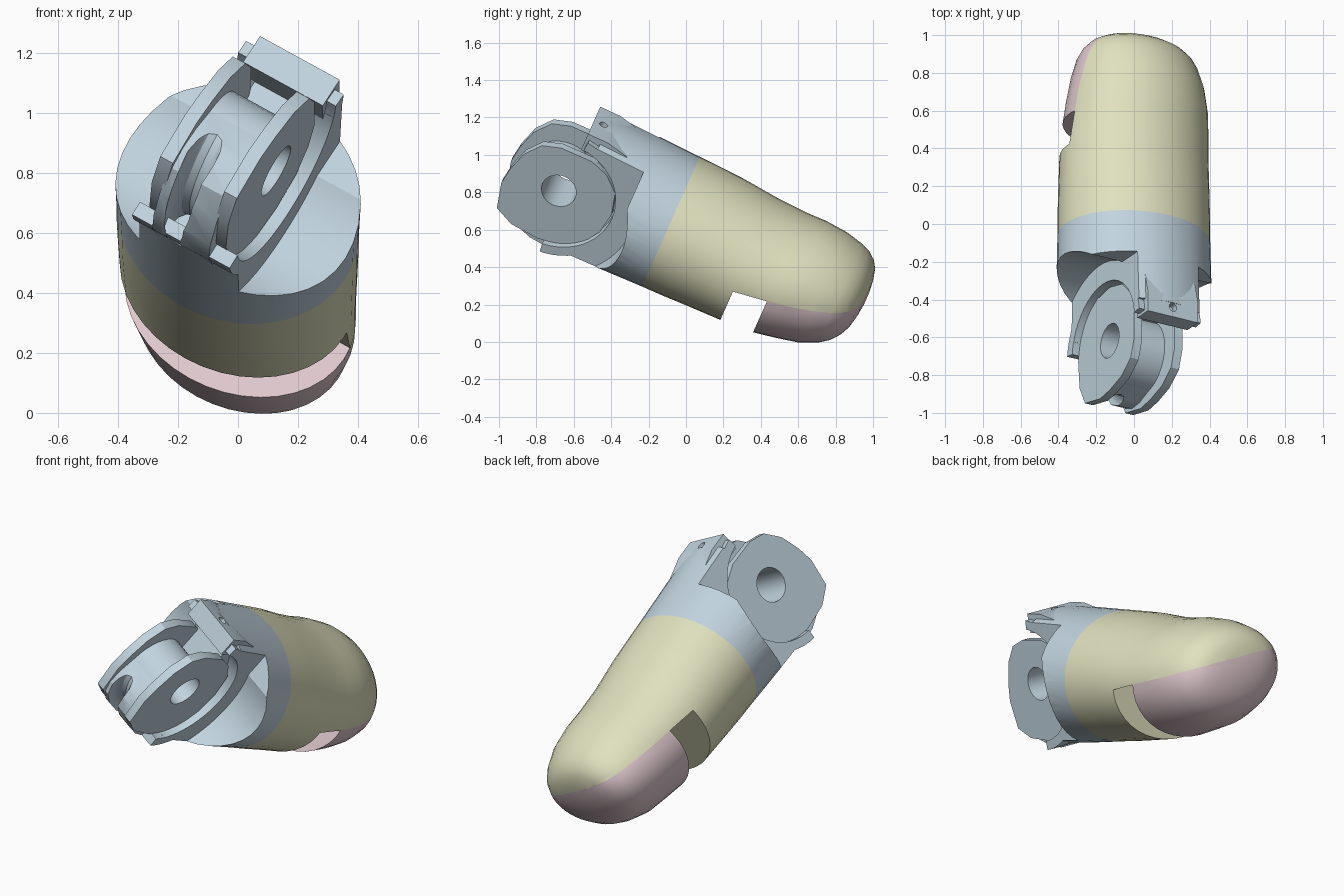
import bpy, bmesh, math
from mathutils import Matrix, Vector

if "Cube" in bpy.data.objects:
    bpy.data.objects.remove(bpy.data.objects["Cube"])

# Working frame: X = hinge axis, Y = finger length, Z = finger back
PITCH, ROLL = math.radians(-24), math.radians(31)
PLACE = (Matrix.Translation((0, -0.085, 0.67)) @ Matrix.Rotation(PITCH, 4, 'X')
         @ Matrix.Rotation(ROLL, 4, 'Y'))
MID = 0.02                  # middle of the hinge along X
HY, HZ = -0.6, -0.034       # hinge centre
parts = []


def material(name, rgb):
    m = bpy.data.materials.new(name)
    m.use_nodes = True
    m.diffuse_color = (*rgb, 1)
    m.node_tree.nodes["Principled BSDF"].inputs["Base Color"].default_value = (*rgb, 1)
    return m


BLUE = material("pale_blue", (0.54, 0.66, 0.74))
CREAM = material("cream", (0.75, 0.75, 0.52))
PINK = material("dusty_pink", (0.74, 0.58, 0.62))


def finish(name, bm, mat):
    bmesh.ops.recalc_face_normals(bm, faces=bm.faces)
    me = bpy.data.meshes.new(name)
    bm.to_mesh(me)
    bm.free()
    ob = bpy.data.objects.new(name, me)
    bpy.context.collection.objects.link(ob)
    if mat:
        me.materials.append(mat)
        parts.append(ob)
    return ob


def prism(name, pts, x0, x1, mat=None):
    """Extrude a (y, z) profile along the hinge axis."""
    bm = bmesh.new()
    rows = [[bm.verts.new((x, y, z)) for y, z in pts] for x in (x0, x1)]
    bm.faces.new(rows[0])
    bm.faces.new(rows[1])
    n = len(pts)
    for i in range(n):
        j = (i + 1) % n
        bm.faces.new((rows[0][i], rows[0][j], rows[1][j], rows[1][i]))
    return finish(name, bm, mat)


def loft(name, sections, mat, n=40):
    """Skin elliptical sections (y, half width, half height, x offset, z offset)."""
    bm = bmesh.new()
    rings = []
    for y, a, b, cx, cz in sections:
        angles = [math.tau * i / n for i in range(n)]
        rings.append([bm.verts.new((cx + a * math.cos(t), y, cz + b * math.sin(t)))
                      for t in angles])
    for r, q in zip(rings, rings[1:]):
        for i in range(n):
            j = (i + 1) % n
            bm.faces.new((r[i], r[j], q[j], q[i]))
    bm.faces.new(rings[0])
    bm.faces.new(rings[-1])
    return finish(name, bm, mat)


def cut(ob, cutter, op='DIFFERENCE'):
    mod = ob.modifiers.new("cut", 'BOOLEAN')
    mod.operation, mod.object, mod.solver = op, cutter, 'EXACT'
    bpy.context.view_layer.objects.active = ob
    bpy.ops.object.modifier_apply(modifier=mod.name)
    bpy.data.objects.remove(cutter)


def arc(r, a0, a1, n, y=HY, z=HZ):
    steps = [math.radians(a0 + (a1 - a0) * i / n) for i in range(n + 1)]
    return [(y + r * math.cos(t), z + r * math.sin(t)) for t in steps]


def circle(r, n=32, y=HY, z=HZ):
    return arc(r, 0, 360, n, y, z)[:-1]


def hinge(pts):
    return [(HY + y, HZ + z) for y, z in pts]


def bore(ob):
    cut(ob, prism("bore_cutter", circle(0.095), -1, 1))


# Fingertip: upper shell and the pad below it, parted by a sloping plane and a gap
tip = [(.015, .418, .365, .011, -.02), (.14, .418, .361, .012, -.022),
       (.27, .416, .355, .013, -.023), (.48, .413, .339, .018, -.03),
       (.66, .405, .328, .024, -.025), (.77, .395, .32, .024, -.012),
       (.9, .372, .302, .022, -.003), (1.0, .343, .265, .016, .006),
       (1.05, .315, .236, .012, .012), (1.09, .272, .195, .007, .02),
       (1.115, .22, .15, .004, .026), (1.13, .14, .09, 0, .03), (1.138, .05, .03, 0, .03)]


def under_plane(y0):
    z = [-0.01 + 0.15 * (y - 0.47) for y in (y0, 1.4)]
    return [(y0, -1), (1.4, -1), (1.4, z[1]), (y0, z[0])]


shell = loft("fingertip_shell", tip, CREAM)
cut(shell, prism("gap_cutter", under_plane(0.47), -1, 1))
pad = loft("fingertip_pad", tip, PINK)
cut(pad, prism("pad_cutter", under_plane(0.657), -1, 1), 'INTERSECT')

# Base sleeve with a round seat and a hollow pocket on each side of the hinge
sleeve = loft("base_sleeve", [(-.5, .425, .383, .01, -.012), (-.25, .423, .375, .01, -.017),
                              tip[0]], BLUE)
cut(sleeve, prism("seat_cutter", circle(0.32, 48), -1, 1))
pocket = [(-1.2, .7), (HY + .375, .7)] + arc(0.44, 32, -90, 28, z=-.07) + [(-1.2, -.51)]
for side in (-1, 1):
    xs = sorted((MID + side * 0.19, MID + side * 0.9))
    cut(sleeve, prism("pocket_cutter", pocket, *xs))

# Collar around the hinge and the stop block that grows out of the sleeve
prism("hinge_collar", arc(0.372, -84, 84, 28) + arc(0.32, 84, -84, 28), MID - .19, MID + .19, BLUE)
block = prism("stop_block", [(-.58, .258), (-.58, .368), (-.46, .366), (-.34, .335), (-.34, .258)],
              MID - .155, MID + .155, BLUE)
bm = bmesh.new()
bmesh.ops.create_cone(bm, cap_ends=True, segments=16, radius1=.023, radius2=.023, depth=.16,
                      matrix=Matrix.Translation((MID, -.525, .37)))
cut(block, finish("cord_hole_cutter", bm, None))

# Hinge cheeks
outline = [(-.08, .25), (-.18, .215), (-.25, .12), (-.285, 0), (-.298, -.1), (-.265, -.255),
           (-.16, -.31), (0, -.325), (.12, -.305), (.22, -.25), (.29, -.13), (.31, 0),
           (.28, .13), (.2, .21), (.1, .25)]
for name, side in (("right_cheek", -1), ("left_cheek", 1)):
    xs = sorted((MID + side * 0.1, MID + side * 0.149))
    bore(prism(name, hinge(outline), *xs, BLUE))

# Drum, rear web and grooved lower web between the cheeks
bore(prism("hinge_drum", circle(0.2, 32, HY - .03, HZ - .05), MID - .11, MID + .11, BLUE))
prism("rear_web", hinge([(.13, -.29), (.13, .3), (.24, .32), (.36, .2), (.36, -.2), (.22, -.27)]),
      MID - .11, MID + .11, BLUE)
low = [(-.222, 0), (-.26, -.11), (-.265, -.19), (-.235, -.26), (-.15, -.32), (-.04, -.362),
       (.06, -.372), (.2, -.33), (.2, -.13)]
web = prism("lower_web", hinge(low), MID - .11, MID + .11, BLUE)
bore(web)

# Cord groove running round the lower web
bm = bmesh.new()
n, m = 48, 12
ring = []
for i in range(n):
    t = math.tau * i / n
    out = Vector((0, math.cos(t), math.sin(t)))
    centre = Vector((MID - .03, HY, HZ)) + out * 0.325
    ring.append([bm.verts.new(centre + out * (.06 * math.cos(math.tau * k / m))
                              + Vector((.05 * math.sin(math.tau * k / m), 0, 0)))
                 for k in range(m)])
for i in range(n):
    for k in range(m):
        a, b = ring[i], ring[(i + 1) % n]
        bm.faces.new((a[k], a[(k + 1) % m], b[(k + 1) % m], b[k]))
cut(web, finish("groove_cutter", bm, None))

# Pose every part and smooth the round faces
for ob in parts:
    ob.data.transform(PLACE)
    bpy.ops.object.select_all(action='DESELECT')
    ob.select_set(True)
    bpy.context.view_layer.objects.active = ob
    bpy.ops.object.shade_smooth_by_angle(angle=math.radians(28))
